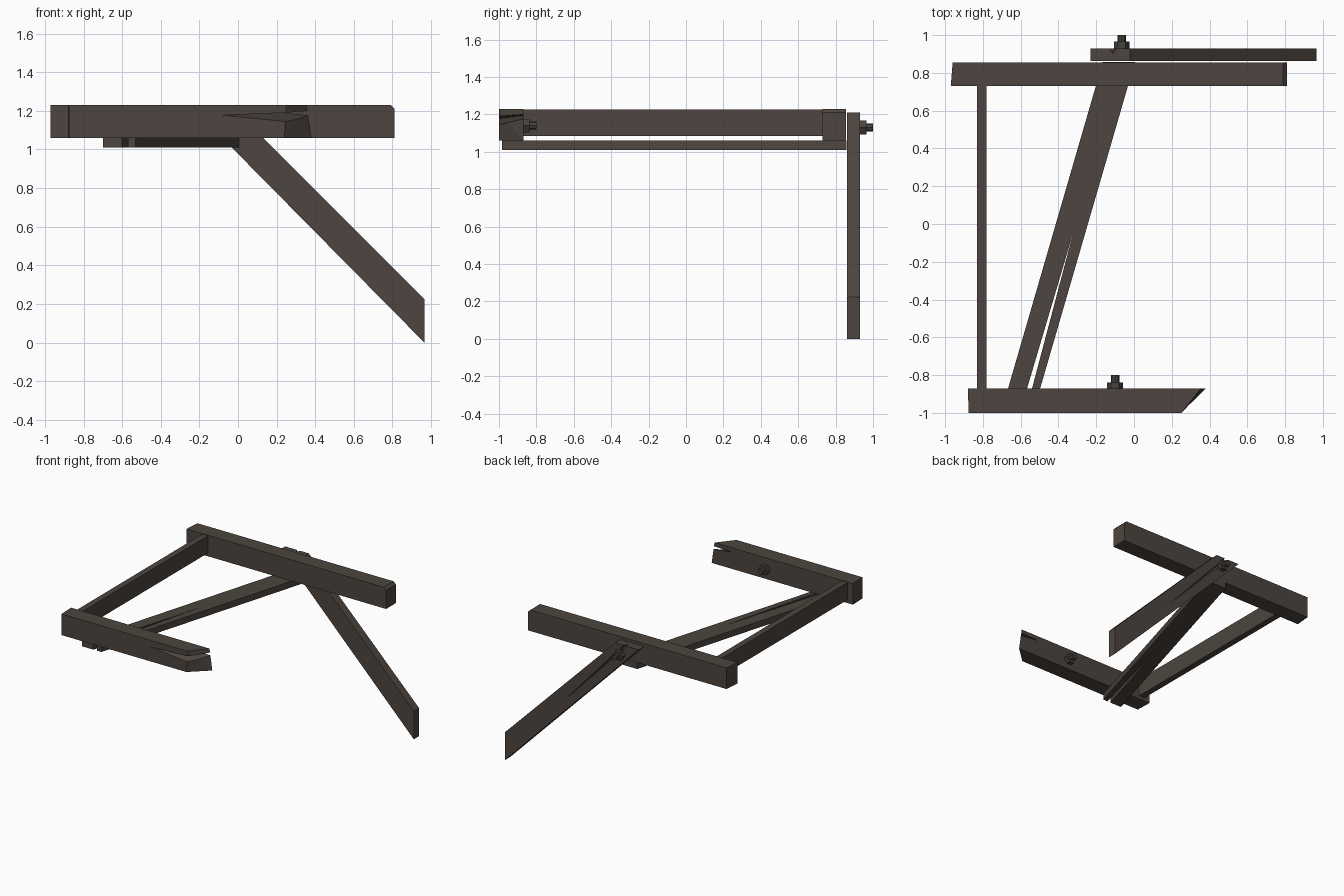
import bpy, bmesh, math
from mathutils import Matrix

cube = bpy.data.objects.get("Cube")
if cube:
    bpy.data.objects.remove(cube, do_unlink=True)


def material(name, rgb):
    m = bpy.data.materials.new(name)
    m.use_nodes = True
    m.diffuse_color = (*rgb, 1)
    bsdf = m.node_tree.nodes["Principled BSDF"]
    bsdf.inputs["Base Color"].default_value = (*rgb, 1)
    bsdf.inputs["Roughness"].default_value = 0.9
    return m


wood = material("weathered dark wood", (0.075, 0.06, 0.05))
metal = material("dull iron", (0.062, 0.055, 0.049))


def finish(name, bm, mat):
    bmesh.ops.recalc_face_normals(bm, faces=bm.faces)
    mesh = bpy.data.meshes.new(name)
    bm.to_mesh(mesh)
    bm.free()
    mesh.materials.append(mat)
    obj = bpy.data.objects.new(name, mesh)
    bpy.context.collection.objects.link(obj)
    return obj


def hull(name, points):
    bm = bmesh.new()
    for p in points:
        bm.verts.new(p)
    bmesh.ops.convex_hull(bm, input=bm.verts)
    bmesh.ops.dissolve_limit(bm, angle_limit=0.01, verts=bm.verts, edges=bm.edges)
    return finish(name, bm, wood)


def prism(name, outline, vec):
    bm = bmesh.new()
    face = bm.faces.new([bm.verts.new(p) for p in outline])
    res = bmesh.ops.extrude_face_region(bm, geom=[face], use_keep_orig=True)
    moved = [v for v in res["geom"] if isinstance(v, bmesh.types.BMVert)]
    bmesh.ops.translate(bm, verts=moved, vec=vec)
    return finish(name, bm, wood)


def carve(obj, cutter):
    mod = obj.modifiers.new("split", 'BOOLEAN')
    mod.operation = 'DIFFERENCE'
    mod.solver = 'EXACT'
    mod.object = cutter
    graph = bpy.context.evaluated_depsgraph_get()
    mesh = bpy.data.meshes.new_from_object(obj.evaluated_get(graph))
    obj.modifiers.clear()
    obj.data = mesh
    bpy.data.objects.remove(cutter, do_unlink=True)


def bolt(name, x, y, z, nut, length):
    # hexagonal nut with a thinner stud, both pointing to the back
    for part, r, depth, sides in (("nut", 0.042, nut, 6), ("stud", 0.022, length, 8)):
        bm = bmesh.new()
        bmesh.ops.create_cone(bm, cap_ends=True, segments=sides, radius1=r,
                              radius2=r, depth=depth,
                              matrix=Matrix.Translation((x, y + depth / 2, z))
                              @ Matrix.Rotation(math.pi / 2, 4, 'X')
                              @ Matrix.Rotation(math.pi / 2, 4, 'Z'))
        finish(name + "_" + part, bm, metal)


LOW, TOP = 1.06, 1.23

# back beam with a chamfered right-hand end
hull("back_beam", [(x, y, z) for y, left in ((0.73, -0.97), (0.855, -0.96))
                   for x, z in ((left, LOW), (left, TOP), (0.79, TOP),
                                (0.81, 1.21), (0.81, LOW))])

# front beam with a slanted, split end
front_beam = hull("front_beam", [
    (-0.875, -1, LOW), (-0.875, -1, TOP), (-0.88, -0.87, LOW), (-0.88, -0.87, TOP),
    (0.24, -1, LOW), (0.25, -1, TOP), (0.38, -0.87, LOW), (0.355, -0.87, TOP)])
wedge = []
for y in (-1.05, -0.82):
    d = y + 1
    for x in (-0.08 + 2.14 * d, 0.5):
        wedge.append((x, y, 1.177 - 0.1 * (x + 0.08) + 0.34 * d))
        wedge.append((x, y, 1.177 + 0.04 * (x + 0.08) + 0.04 * d))
carve(front_beam, hull("beam_split_cutter", wedge))

# straight side rail between the beams
hull("side_rail", [(x, y, z) for x in (-0.83, -0.78)
                   for y in (-0.87, 0.73) for z in (1.085, 1.225)])

# diagonal plank under the beams, split at the front
prism("diagonal_brace", [(x, y, 1.01) for x, y in (
    (-0.70, -0.985), (-0.60, -0.985), (-0.32, -0.04), (-0.57, -0.985),
    (-0.53, -0.985), (0.005, 0.858), (-0.165, 0.858))], (0, 0, 0.05))

# slanted leg with a long crack in its back face
leg = prism("slanted_leg", [(x, 0.862, z) for x, z in (
    (-0.23, 1.21), (-0.02, 1.21), (0.965, 0.225), (0.965, 0))], (0, 0.068, 0))
carve(leg, hull("leg_crack_cutter", [(-0.165, 0.94, 1.24), (-0.115, 0.94, 1.24),
                                     (-0.14, 0.90, 1.24), (0.45, 0.931, 0.61)]))

# bolts
bolt("leg_bolt", -0.065, 0.93, 1.13, 0.035, 0.07)
bolt("front_bolt", -0.10, -0.87, 1.14, 0.032, 0.07)
